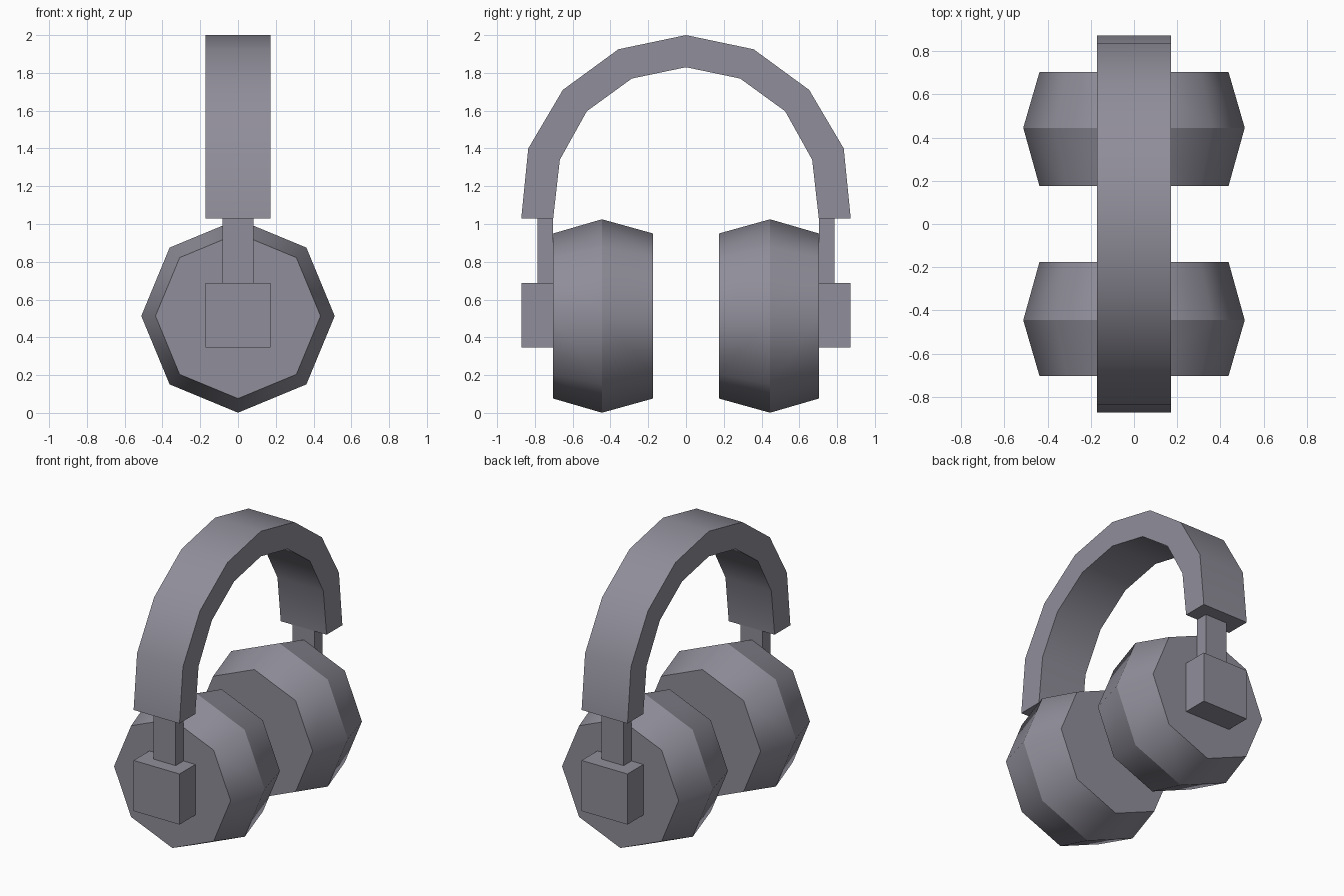
import bpy, bmesh, math

cube = bpy.data.objects.get("Cube")
if cube:
    bpy.data.objects.remove(cube, do_unlink=True)

grey = bpy.data.materials.new("mauve grey plastic")
grey.use_nodes = True
grey.diffuse_color = (0.28, 0.27, 0.32, 1)
grey.node_tree.nodes["Principled BSDF"].inputs["Base Color"].default_value = grey.diffuse_color

HALF_WIDTH = 0.172
CUP_Z = 0.513


def finish(name, bm, is_sharp):
    """Turn a bmesh into a smooth object with creases chosen by a rule."""
    bmesh.ops.recalc_face_normals(bm, faces=bm.faces)
    for face in bm.faces:
        face.smooth = True
    for edge in bm.edges:
        edge.smooth = not is_sharp(edge.verts[0].co, edge.verts[1].co)
    mesh = bpy.data.meshes.new(name)
    bm.to_mesh(mesh)
    bm.free()
    mesh.materials.append(grey)
    obj = bpy.data.objects.new(name, mesh)
    bpy.context.collection.objects.link(obj)
    return obj


def loft(bm, rings):
    """Skin closed rings of points and cap both ends."""
    loops = [[bm.verts.new(p) for p in ring] for ring in rings]
    for a, b in zip(loops, loops[1:]):
        for i in range(len(a)):
            j = (i + 1) % len(a)
            bm.faces.new((a[i], a[j], b[j], b[i]))
    bm.faces.new(loops[0])
    bm.faces.new(loops[-1])


def box(name, x, y0, y1, z0, z1):
    bm = bmesh.new()
    loft(bm, [[(-x, y0, z), (x, y0, z), (x, y1, z), (-x, y1, z)] for z in (z0, z1)])
    return finish(name, bm, lambda a, b: True)


def ear_cup(name, side):
    """Octagonal cup bulging at its middle ridge."""
    bm = bmesh.new()
    rings = []
    for y, radius in ((0.175, 0.437), (0.445, 0.512), (0.703, 0.437)):
        angles = [math.tau * i / 8 for i in range(8)]
        rings.append([(radius * math.cos(t), side * y, CUP_Z + radius * math.sin(t))
                      for t in angles])
    loft(bm, rings)
    return finish(name, bm, lambda a, b: abs(a.y - b.y) < 0.001)


# Headband: half profile from the end up to the crown, mirrored to the other side
outer = [(0.872, 1.03), (0.835, 1.40), (0.652, 1.71), (0.358, 1.925), (0, 2.0)]
inner = [(0.703, 1.03), (0.668, 1.34), (0.525, 1.597), (0.287, 1.77), (0, 1.83)]
pairs = list(zip(outer, inner))
sections = [(1, p) for p in pairs] + [(-1, p) for p in reversed(pairs[:-1])]
bm = bmesh.new()
loft(bm, [[(-HALF_WIDTH, s * o[0], o[1]), (HALF_WIDTH, s * o[0], o[1]),
           (HALF_WIDTH, s * i[0], i[1]), (-HALF_WIDTH, s * i[0], i[1])]
          for s, (o, i) in sections])
finish("headband", bm,
       lambda a, b: abs(a.x - b.x) < 0.001 or max(a.z, b.z) < 1.04)

# Cups, hinge blocks and sliding stems on both ends
for label, side in (("front", -1), ("back", 1)):
    ear_cup(label + "_ear_cup", side)
    box(label + "_hinge_block", HALF_WIDTH, side * 0.703, side * 0.872, 0.345, 0.688)
    box(label + "_slider_stem", 0.083, side * 0.703, side * 0.786, 0.688, 1.03)
